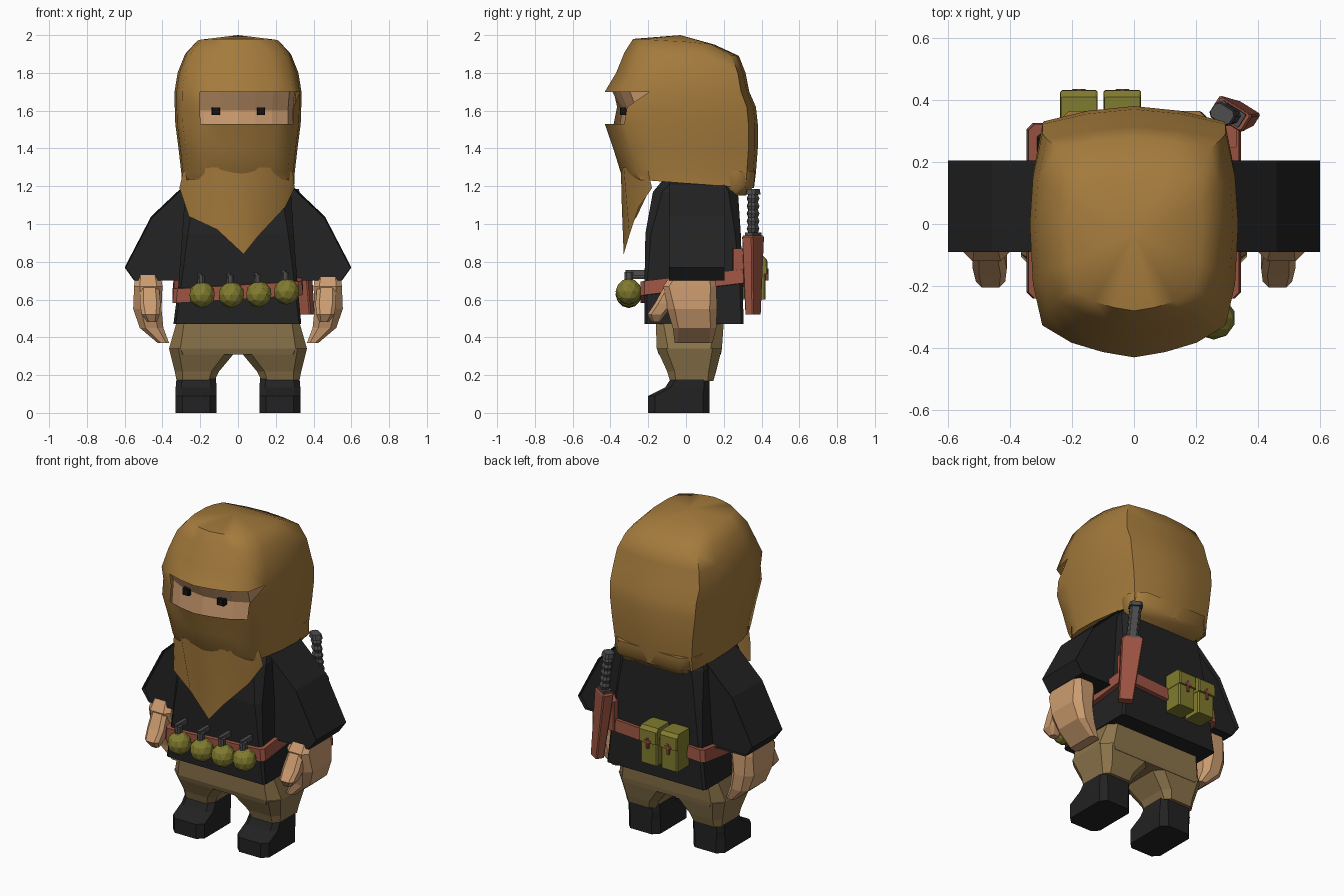
import bpy, bmesh, math
from mathutils import Vector, Matrix

if "Cube" in bpy.data.objects:
    bpy.data.objects.remove(bpy.data.objects["Cube"])


def mat(name, r, g, b):
    m = bpy.data.materials.new(name)
    m.diffuse_color = (r, g, b, 1)
    m.use_nodes = True
    m.node_tree.nodes["Principled BSDF"].inputs["Base Color"].default_value = m.diffuse_color
    return m


CLOTH = mat("ochre_cloth", .37, .195, .045)
SKIN = mat("skin", .60, .33, .16)
BLACK = mat("black_cloth", .016, .016, .016)
PANTS = mat("khaki", .26, .175, .07)
LEATHER = mat("red_leather", .34, .09, .055)
OLIVE = mat("olive", .22, .20, .028)
STEEL = mat("dark_steel", .075, .075, .078)
EYE = mat("eye_black", .006, .006, .007)


def make(name, verts, faces, m, smooth=None):
    bm = bmesh.new()
    vs = [bm.verts.new(v) for v in verts]
    for f in faces:
        bm.faces.new([vs[i] for i in f])
    bmesh.ops.recalc_face_normals(bm, faces=bm.faces)
    me = bpy.data.meshes.new(name)
    bm.to_mesh(me)
    bm.free()
    me.materials.append(m)
    ob = bpy.data.objects.new(name, me)
    bpy.context.collection.objects.link(ob)
    if smooth:
        bpy.context.view_layer.objects.active = ob
        ob.select_set(True)
        bpy.ops.object.shade_smooth_by_angle(angle=math.radians(smooth))
        ob.select_set(False)
    return ob


def loft(name, rings, m, side=1, move=None, smooth=None):
    """Stack of chamfered rectangles: (z, x0, x1, y0, y1, chamfer)."""
    verts, faces = [], []
    for z, a, b, c, d, k in rings:
        pts = [(a + k, c), (b - k, c), (b, c + k), (b, d - k),
               (b - k, d), (a + k, d), (a, d - k), (a, c + k)]
        verts += [Vector((x * side, y, z)) for x, y in pts]
    if move:
        verts = [move(v) for v in verts]
    for r in range(len(rings) - 1):
        for i in range(8):
            j = (i + 1) % 8
            faces.append((r * 8 + i, r * 8 + j, r * 8 + 8 + j, r * 8 + 8 + i))
    n = len(verts)
    faces += [tuple(range(8)), tuple(range(n - 8, n))]
    return make(name, verts, faces, m, smooth)


def box(name, x, y, z, m, move=None, k=.003):
    return loft(name, [(z[0], *x, *y, k), (z[1], *x, *y, k)], m, move=move)


# Head cross-section shared by the hood and the face, front to back
HALF = [(0, -1), (.3, -.96), (.6, -.89), (.88, -.76), (.97, -.45), (1, 0),
        (.97, .45), (.88, .87), (.45, .96), (0, 1)]
SECTION = HALF + [(-x, y) for x, y in HALF[-2:0:-1]]
N = len(SECTION)


def head_ring(z, hw, yf, yb, tilt=0):
    return [(x * hw, -yf * y if y < 0 else yb * y, z + tilt * y) for x, y in SECTION]


# Hood with a slit left open for the eyes
rings = [(1.965, .22, -.28, .15, -.015), (1.90, .28, -.325, .28, -.01),
         (1.80, .32, -.37, .315), (1.70, .336, -.43, .335), (1.62, .335, -.41, .37),
         (1.53, .332, -.43, .38), (1.40, .315, -.385, .38), (1.27, .30, -.345, .37),
         (1.215, .30, -.32, .36, -.025), (1.26, .22, -.22, .26)]
verts = [v for r in rings for v in head_ring(*r)]
faces = []
for r in range(len(rings) - 1):
    for i in range(N):
        j = (i + 1) % N
        a, b, c, d = r * N + i, r * N + j, r * N + N + j, r * N + N + i
        if r in (3, 4) and (i < 3 or i >= N - 2):
            continue
        if r == 3 and i == 3:
            faces.append((b, c, d))
        else:
            faces.append((a, b, c, d))
verts.append((0, -.03, 2.0))
faces += [(i, (i + 1) % N, len(verts) - 1) for i in range(N)]
make("hood", verts, faces, CLOTH, 50)

# Pointed front flap of the hood
flap = [(-.29, -.20, 1.28), (-.16, -.33, 1.30), (0, -.345, 1.30), (.16, -.33, 1.30),
        (.29, -.20, 1.28), (-.26, -.26, 1.04), (-.11, -.31, .97), (.03, -.33, .84),
        (.11, -.30, .94), (.25, -.25, 1.09), (-.31, -.19, 1.19), (.30, -.18, 1.19),
        (.02, -.34, 1.10)]
make("hood_flap", flap, [(0, 1, 6, 5), (0, 5, 10), (1, 2, 12, 6), (6, 12, 7),
                         (2, 3, 8, 12), (12, 8, 7), (3, 4, 9, 8), (4, 11, 9)], CLOTH, 50)

# Folded cloth hanging behind the neck
loft("hood_back_fold", [(1.15, -.20, .24, .20, .315, .04), (1.20, -.27, .28, .18, .36, .06),
                        (1.28, -.28, .28, .15, .365, .07)], CLOTH, smooth=50)

# Face band and eyes
face_rings = [(1.45, .30, -.36, .1), (1.60, .30, -.34, .1), (1.71, .31, -.395, .1)]
fv = [v for r in face_rings for v in head_ring(*r)]
ff = [(r * N + i, r * N + (i + 1) % N, r * N + N + (i + 1) % N, r * N + N + i)
      for r in range(2) for i in range(N)]
ff += [tuple(range(N)), tuple(range(2 * N, 3 * N))]
make("face", fv, ff, SKIN)
for n, x in (("left", -.117), ("right", .122)):
    box(n + "_eye", (x - .022, x + .022), (-.35, -.30), (1.578, 1.618), EYE)

# Tunic body
loft("tunic", [(.47, -.342, .335, -.22, .305, .012), (.68, -.315, .315, -.22, .30, .015),
               (.95, -.295, .295, -.215, .29, .03), (1.17, -.28, .28, -.175, .275, .05),
               (1.26, -.23, .23, -.10, .24, .06)], BLACK)

# Pelvis
loft("trouser_seat", [(.31, -.35, .35, -.145, .185, .06), (.34, -.365, .365, -.155, .19, .06),
                      (.48, -.325, .325, -.16, .20, .04)], PANTS)

# Sleeve outline in front view
SLEEVE = [(.20, 1.24), (.28, 1.21), (.46, 1.04), (.60, .77), (.55, .70), (.31, .70), (.22, .90)]
for side, n in ((-1, "left"), (1, "right")):
    depth = [(-.065, .03), (-.09, 0), (.205, 0), (.185, .03)]
    sv, k = [], len(SLEEVE)
    for y, inset in depth:
        for x, z in SLEEVE:
            s = 1 - inset
            sv.append((side * (.40 + (x - .40) * s), y, .70 + (z - .70) * s))
    sv = [(x, -.09 if i < k and z < .72 else y, z) for i, (x, y, z) in enumerate(sv)]
    sf = [(r * k + i, r * k + (i + 1) % k, r * k + k + (i + 1) % k, r * k + k + i)
          for r in range(3) for i in range(k)]
    sf += [tuple(range(k)), tuple(range(3 * k, 4 * k))]
    make(n + "_sleeve", sv, sf, BLACK)

    # Forearm with curled hand, and thumb
    loft(n + "_hand", [(.73, .41, .545, -.08, .15, .03), (.67, .40, .55, -.12, .16, .03),
                       (.55, .405, .555, -.10, .165, .04), (.45, .395, .52, -.07, .16, .03),
                       (.37, .365, .425, -.06, .14, .015)], SKIN, side)
    loft(n + "_thumb", [(.68, .42, .52, -.11, .0, .02), (.58, .41, .52, -.165, -.06, .02),
                        (.52, .415, .51, -.205, -.11, .02), (.48, .43, .48, -.18, -.14, .01)],
         SKIN, side)

    # Leg and boot
    loft(n + "_trouser_leg", [(.17, .125, .325, -.085, .145, .03), (.22, .10, .335, -.10, .16, .04),
                              (.34, 0, .365, -.155, .19, .05)], PANTS, side)
    loft(n + "_boot", [(0, .113, .33, -.20, .125, .035), (.09, .113, .33, -.20, .125, .035),
                       (.135, .113, .33, -.11, .125, .03), (.19, .118, .325, -.075, .125, .03)],
         BLACK, side)


# Belt, slanted up toward the back right
def slant(v):
    return Vector((v.x, v.y, v.z + .06 * v.x + .12 * v.y))


loft("belt", [(.63, -.347, .345, -.24, .325, .02), (.705, -.34, .338, -.24, .322, .02)],
     LEATHER, move=slant)

# Row of round grenades with fuse caps and levers
for i, (x, z) in enumerate(((-.19, .625), (-.035, .625), (.11, .628), (.257, .642))):
    bm = bmesh.new()
    bmesh.ops.create_icosphere(bm, subdivisions=2, radius=.07,
                               matrix=Matrix.Translation((x, -.303, z)))
    me = bpy.data.meshes.new("grenade")
    bm.to_mesh(me)
    bm.free()
    me.materials.append(OLIVE)
    bpy.context.collection.objects.link(bpy.data.objects.new("grenade_%d" % (i + 1), me))
    box("grenade_fuse_%d" % (i + 1), (x - .025, x + .012), (-.325, -.28),
        (z + .055, z + .105), STEEL, k=.01)
    box("grenade_lever_%d" % (i + 1), (x - .026, x - .004), (-.32, -.215),
        (z + .085, z + .115), STEEL)

# Two belt pouches on the back, with lids and straps
for i, x in enumerate((-.235, -.095)):
    n = "_%d" % (i + 1)
    box("pouch" + n, (x, x + .115), (.30, .42), (.60, .79), OLIVE, k=.008)
    loft("pouch_lid" + n, [(.735, x - .003, x + .118, .30, .432, .006),
                           (.81, x - .003, x + .118, .30, .43, .006),
                           (.83, x, x + .115, .30, .41, .006)], OLIVE)
    box("pouch_strap" + n, (x + .05, x + .065), (.42, .436), (.70, .765), LEATHER)
    box("pouch_tab" + n, (x + .035, x + .08), (.42, .436), (.735, .75), LEATHER)

# Sheathed knife behind the right hip: turned and leaning
TURN = Matrix.Rotation(math.radians(-32), 3, 'Z')


def lean(v):
    p = TURN @ Vector((v.x, v.y, 0))
    return Vector((p.x + .36 - .115 * (v.z - .52), p.y + .355, v.z))


loft("sheath", [(.52, -.042, .042, -.025, .025, .006), (.93, -.062, .062, -.033, .033, .006),
                (.94, -.055, .055, -.03, .03, .006)], LEATHER, move=lean)
box("knife_guard", (-.045, .045), (-.025, .025), (.94, .955), STEEL, move=lean)
grip = [(.955 + .02 * i, *((-.036, .036, -.026, .026, .014) if i % 2 else
                           (-.029, .029, -.02, .02, .012))) for i in range(11)]
loft("knife_grip", grip, STEEL, move=lean)
loft("knife_pommel", [(1.155, -.04, .04, -.03, .03, .012), (1.185, -.036, .036, -.026, .026, .012)],
     STEEL, move=lean)
box("sheath_hanger", (.26, .33), (.245, .335), (.69, .87), LEATHER, k=.006)
